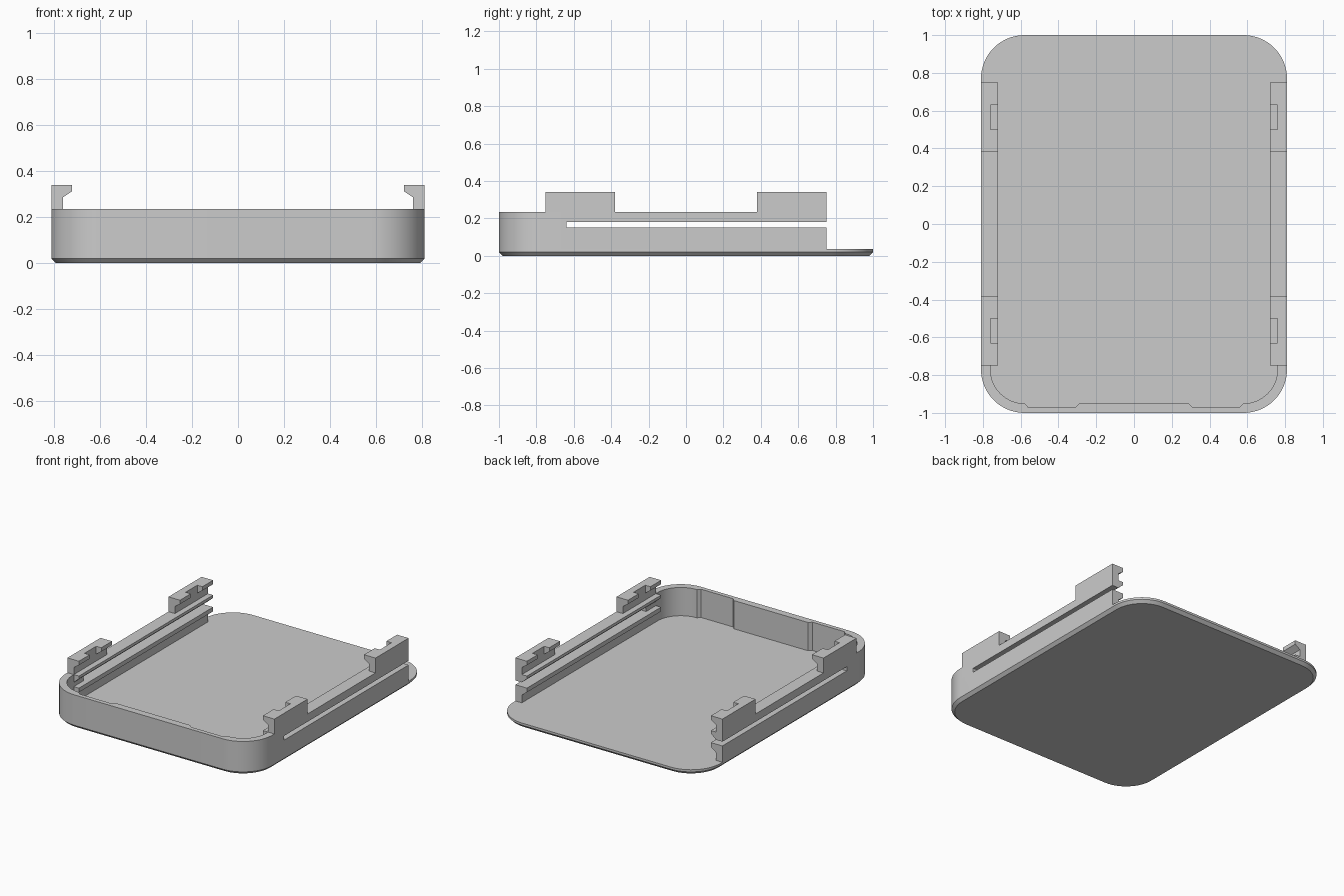
import bpy
import bmesh
from math import sin, cos, pi, radians

cube = bpy.data.objects.get("Cube")
if cube:
    bpy.data.objects.remove(cube, do_unlink=True)

HALF_W, RADIUS, WALL = 0.81, 0.23, 0.05
FLOOR, RIM, TOP = 0.035, 0.235, 0.34
SLOT_LOW, SLOT_HIGH = 0.15, 0.18
INNER, LIP = HALF_W - WALL, 0.72
END = 0.75  # side walls run from -END to END
CX, CY = HALF_W - RADIUS, 1 - RADIUS

grey = bpy.data.materials.new("plain grey")
grey.use_nodes = True
colour = (0.6, 0.6, 0.6, 1)
grey.diffuse_color = colour
grey.node_tree.nodes["Principled BSDF"].inputs["Base Color"].default_value = colour


def loft(name, rings):
    """Skin equal rings of points and cap both ends."""
    bm = bmesh.new()
    loops = [[bm.verts.new(p) for p in ring] for ring in rings]
    for a, b in zip(loops, loops[1:]):
        for i in range(len(a)):
            j = (i + 1) % len(a)
            bm.faces.new((a[i], a[j], b[j], b[i]))
    bm.faces.new(loops[0])
    bm.faces.new(loops[-1])
    bmesh.ops.recalc_face_normals(bm, faces=bm.faces)
    mesh = bpy.data.meshes.new(name)
    bm.to_mesh(mesh)
    bm.free()
    mesh.materials.append(grey)
    obj = bpy.data.objects.new(name, mesh)
    bpy.context.collection.objects.link(obj)
    bpy.ops.object.select_all(action="DESELECT")
    obj.select_set(True)
    bpy.context.view_layer.objects.active = obj
    bpy.ops.object.shade_smooth_by_angle(angle=radians(25))
    return obj


def arc(cx, cy, r, start, steps=16):
    """Quarter circle, counter-clockwise from the start angle."""
    angles = [radians(start) + pi / 2 * i / steps for i in range(steps + 1)]
    return [(cx + r * cos(a), cy + r * sin(a)) for a in angles]


def bar(name, side, profile, y0, y1):
    """Run an x-z profile along y, on the given side."""
    loft(name, [[(side * x, y, z) for x, z in profile] for y in (y0, y1)])


# Floor plate with a chamfered lower edge
def plate_ring(inset, z):
    r = RADIUS - inset
    pts = (arc(CX, CY, r, 0) + arc(-CX, CY, r, 90)
           + arc(-CX, -CY, r, 180) + arc(CX, -CY, r, 270))
    return [(x, y, z) for x, y in pts]


loft("floor_plate", [plate_ring(0.02, 0), plate_ring(0, 0.02), plate_ring(0, FLOOR)])

# Curved front wall, with two shallow recesses on its inner face
back = -0.64
outer = [(-HALF_W, back)] + arc(-CX, -CY, RADIUS, 180) + arc(CX, -CY, RADIUS, 270) + [(HALF_W, back)]
inner_left = arc(-CX, -CY, RADIUS - WALL, 180)
face, deep = -1 + WALL, -0.97
half = [(-0.56, deep), (-0.31, deep), (-0.29, face)]
inner = [(-INNER, back)] + inner_left + half
inner += [(-x, y) for x, y in reversed(inner)]
outline = outer + inner[::-1]
loft("front_wall", [[(x, y, z) for x, y in outline] for z in (FLOOR, RIM)])

# Side walls: grooved lower wall, slotted upper rail, hooked tabs
lower = [(HALF_W, FLOOR), (HALF_W, SLOT_LOW), (LIP, SLOT_LOW),
         (LIP, 0.12), (INNER, 0.09), (INNER, FLOOR)]
rail = [(HALF_W, SLOT_HIGH), (HALF_W, RIM), (LIP, RIM), (LIP, 0.215), (INNER, SLOT_HIGH)]
joint = [(HALF_W, SLOT_LOW), (HALF_W, SLOT_HIGH), (INNER, SLOT_HIGH), (INNER, SLOT_LOW)]
stem = [(HALF_W, RIM), (HALF_W, TOP), (INNER, TOP), (INNER, RIM)]
hook = [(INNER, 0.285), (INNER, TOP), (LIP, TOP), (LIP, 0.312)]

for label, side in (("left", 1), ("right", -1)):
    bar(f"{label}_lower_wall", side, lower, -END, END)
    bar(f"{label}_upper_rail", side, rail, -END, END)
    bar(f"{label}_slot_end", side, joint, -END, back)
    for place, end in (("front", -1), ("back", 1)):
        bar(f"{label}_{place}_tab", side, stem, end * 0.38, end * END)
        bar(f"{label}_{place}_inner_hook", side, hook, end * 0.38, end * 0.5)
        bar(f"{label}_{place}_outer_hook", side, hook, end * 0.63, end * END)
